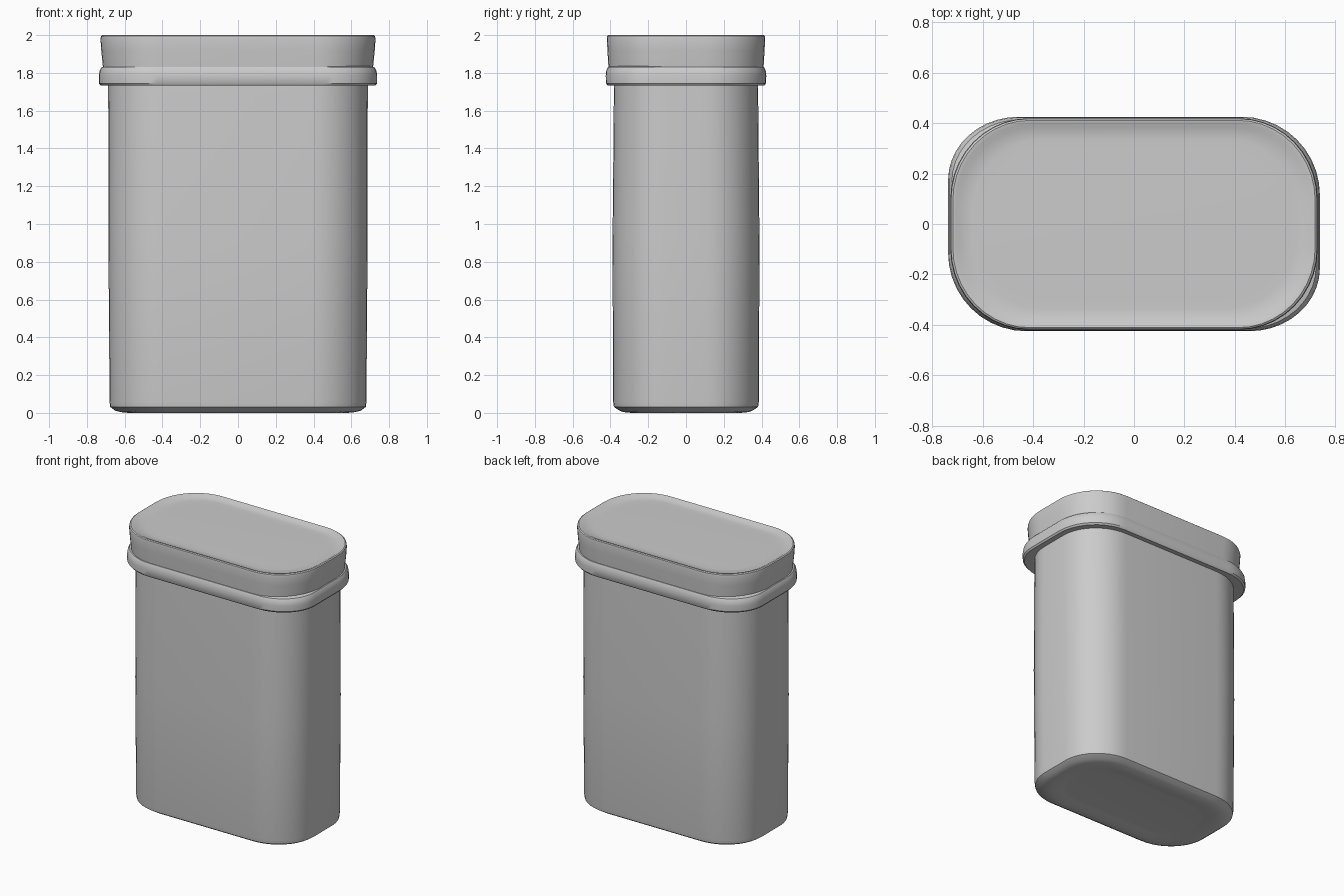
import bpy
import bmesh
from math import cos, sin, pi, radians

cube = bpy.data.objects.get("Cube")
if cube:
    bpy.data.objects.remove(cube, do_unlink=True)

# Single plain colour
grey = bpy.data.materials.new("plain_grey")
grey.use_nodes = True
GREY = (0.6, 0.6, 0.6, 1)
grey.diffuse_color = GREY
grey.node_tree.nodes["Principled BSDF"].inputs["Base Color"].default_value = GREY

STEPS = 10


def outline(hx, hy, even, odd):
    """Rounded rectangle; even and odd corners have their own (rx, ry) radii."""
    points = []
    for i, (sx, sy) in enumerate([(1, 1), (-1, 1), (-1, -1), (1, -1)]):
        rx, ry = odd if i % 2 else even
        for k in range(STEPS + 1):
            a = (i + k / STEPS) * pi / 2
            points.append((sx * (hx - rx) + rx * cos(a),
                           sy * (hy - ry) + ry * sin(a)))
    return points


def loft(name, rings, even, odd, cap_start=False, cap_end=False):
    """Skin through rings of (z, half width, half depth), open where hidden."""
    bm = bmesh.new()
    full_x = max(r[1] for r in rings)
    loops = []
    for z, hx, hy in rings:
        # Corner radii shrink together with the ring
        s = hx / full_x
        pts = outline(hx, hy, [r * s for r in even], [r * s for r in odd])
        loops.append([bm.verts.new((x, y, z)) for x, y in pts])
    for low, high in zip(loops, loops[1:]):
        n = len(low)
        for i in range(n):
            j = (i + 1) % n
            bm.faces.new((low[i], low[j], high[j], high[i]))
    if cap_start:
        bm.faces.new(loops[0][::-1])
    if cap_end:
        bm.faces.new(loops[-1])
    mesh = bpy.data.meshes.new(name)
    bm.to_mesh(mesh)
    bm.free()
    mesh.materials.append(grey)
    obj = bpy.data.objects.new(name, mesh)
    bpy.context.collection.objects.link(obj)
    bpy.ops.object.select_all(action="DESELECT")
    obj.select_set(True)
    bpy.context.view_layer.objects.active = obj
    bpy.ops.object.shade_smooth_by_angle(angle=radians(35))


# Tall container with a bevelled foot and a shallow recess underneath
loft("container_body", [
    (0.012, 0.50, 0.21), (0.010, 0.53, 0.24), (0.0, 0.58, 0.29),
    (0.004, 0.62, 0.33), (0.012, 0.65, 0.352), (0.032, 0.677, 0.382),
    (0.06, 0.68, 0.386), (0.9, 0.686, 0.389), (1.68, 0.687, 0.382),
    (1.74, 0.687, 0.380),
], (0.30, 0.28), (0.30, 0.28), cap_start=True)

# Flared band around the lower edge of the lid, squarer on one diagonal
loft("lid_band", [
    (1.738, 0.66, 0.355), (1.734, 0.728, 0.416), (1.745, 0.737, 0.424),
    (1.785, 0.737, 0.425), (1.812, 0.733, 0.422), (1.83, 0.722, 0.414),
    (1.84, 0.685, 0.380),
], (0.31, 0.31), (0.28, 0.25))

# Lid cap with a narrow raised lip and a slightly sunken top panel
loft("lid_cap", [
    (1.82, 0.714, 0.410), (1.85, 0.717, 0.412), (1.92, 0.724, 0.416),
    (1.98, 0.728, 0.419), (1.995, 0.725, 0.417), (2.0, 0.718, 0.411),
    (1.998, 0.705, 0.398), (1.989, 0.69, 0.382), (1.986, 0.64, 0.335),
    (1.987, 0.60, 0.29),
], (0.31, 0.32), (0.31, 0.32), cap_end=True)
